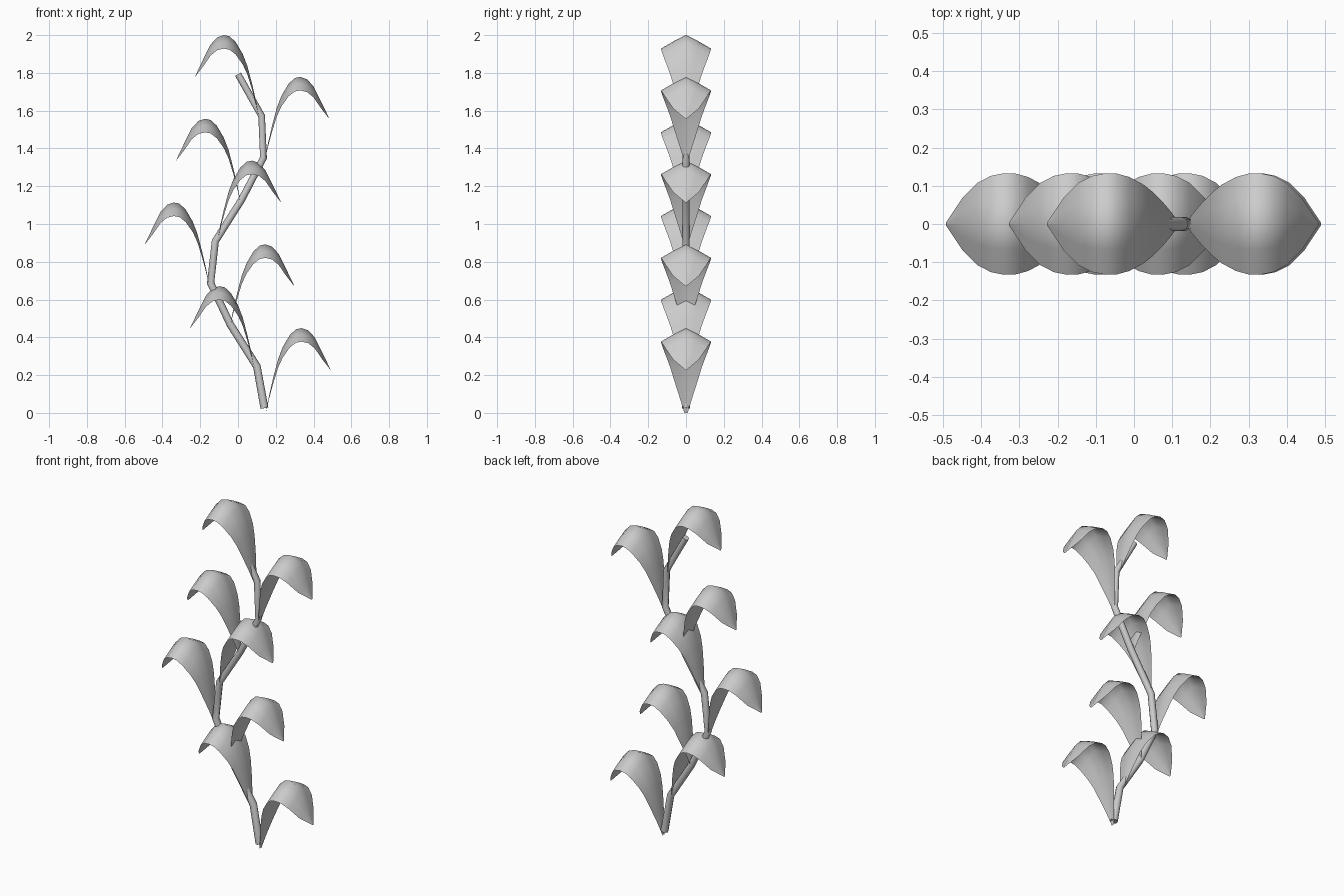
import bpy
import bmesh
import math
from mathutils import Vector

cube = bpy.data.objects.get("Cube")
if cube:
    bpy.data.objects.remove(cube, do_unlink=True)

# One plain grey for the whole plant
grey = bpy.data.materials.new("soft grey")
grey.use_nodes = True
colour = (0.6, 0.6, 0.6, 1.0)
grey.diffuse_color = colour
grey.node_tree.nodes["Principled BSDF"].inputs["Base Color"].default_value = colour


def finish(bm, name, angle):
    mesh = bpy.data.meshes.new(name)
    bm.to_mesh(mesh)
    bm.free()
    mesh.materials.append(grey)
    obj = bpy.data.objects.new(name, mesh)
    bpy.context.collection.objects.link(obj)
    bpy.ops.object.select_all(action="DESELECT")
    obj.select_set(True)
    bpy.context.view_layer.objects.active = obj
    bpy.ops.object.shade_smooth_by_angle(angle=math.radians(angle))
    return obj


# Zigzag stem: one joint per leaf, evenly spaced in height
joint_x = [0.14, 0.10, -0.04, -0.145, -0.12, 0.02, 0.135, 0.125, 0.0]
joints = [Vector((x, 0, 0.025 + 0.221 * i)) for i, x in enumerate(joint_x)]
SIDES = 8

bm = bmesh.new()
rings = []
for i, p in enumerate(joints):
    before, after = joints[max(i - 1, 0)], joints[min(i + 1, len(joints) - 1)]
    along = (after - before).normalized()
    across = Vector((along.z, 0, -along.x))
    radius = 0.021 - 0.0004 * i
    ring = []
    for k in range(SIDES):
        a = math.tau * k / SIDES
        offset = across * math.cos(a) + Vector((0, 1, 0)) * math.sin(a)
        ring.append(bm.verts.new(p + offset * radius))
    rings.append(ring)
for low, high in zip(rings, rings[1:]):
    for k in range(SIDES):
        n = (k + 1) % SIDES
        bm.faces.new((low[k], low[n], high[n], high[k]))
bm.faces.new(rings[0][::-1])
bm.faces.new(rings[-1])
bmesh.ops.recalc_face_normals(bm, faces=bm.faces)
finish(bm, "stem", 50)

# Arched leaf: (outward, height, half width) along the midrib, from the crest
RIB = [
    (-0.190, -0.447, 0.008), (-0.172, -0.355, 0.032), (-0.150, -0.260, 0.058),
    (-0.125, -0.165, 0.083), (-0.100, -0.100, 0.103), (-0.063, -0.037, 0.123),
    (-0.030, -0.006, 0.132), (0.000, 0.000, 0.133), (0.035, -0.012, 0.126),
    (0.070, -0.050, 0.108), (0.110, -0.130, 0.068), (0.153, -0.220, 0.003),
]
COLUMNS = [-1, -0.5, 0, 0.5, 1]
DROOP = 0.54


def leaf(name, crest, side):
    bm = bmesh.new()
    rows = []
    for out, up, half in RIB:
        rows.append([
            bm.verts.new((crest[0] + side * out, c * half,
                          crest[1] + up - DROOP * half * abs(c) ** 1.1))
            for c in COLUMNS])
    for a, b in zip(rows, rows[1:]):
        for k in range(len(COLUMNS) - 1):
            quad = (a[k], b[k], b[k + 1], a[k + 1])
            bm.faces.new(quad if side > 0 else quad[::-1])
    finish(bm, name, 80)


# Leaves alternate between the two sides up the stem
crest_x = [0.337, -0.10, 0.145, -0.34, 0.075, -0.175, 0.33, -0.075]
for i, x in enumerate(crest_x):
    side = 1 if i % 2 == 0 else -1
    label = "left" if side > 0 else "right"
    leaf(f"leaf_{label}_{i // 2 + 1}", (x, 0.449 + 0.2216 * i), side)
